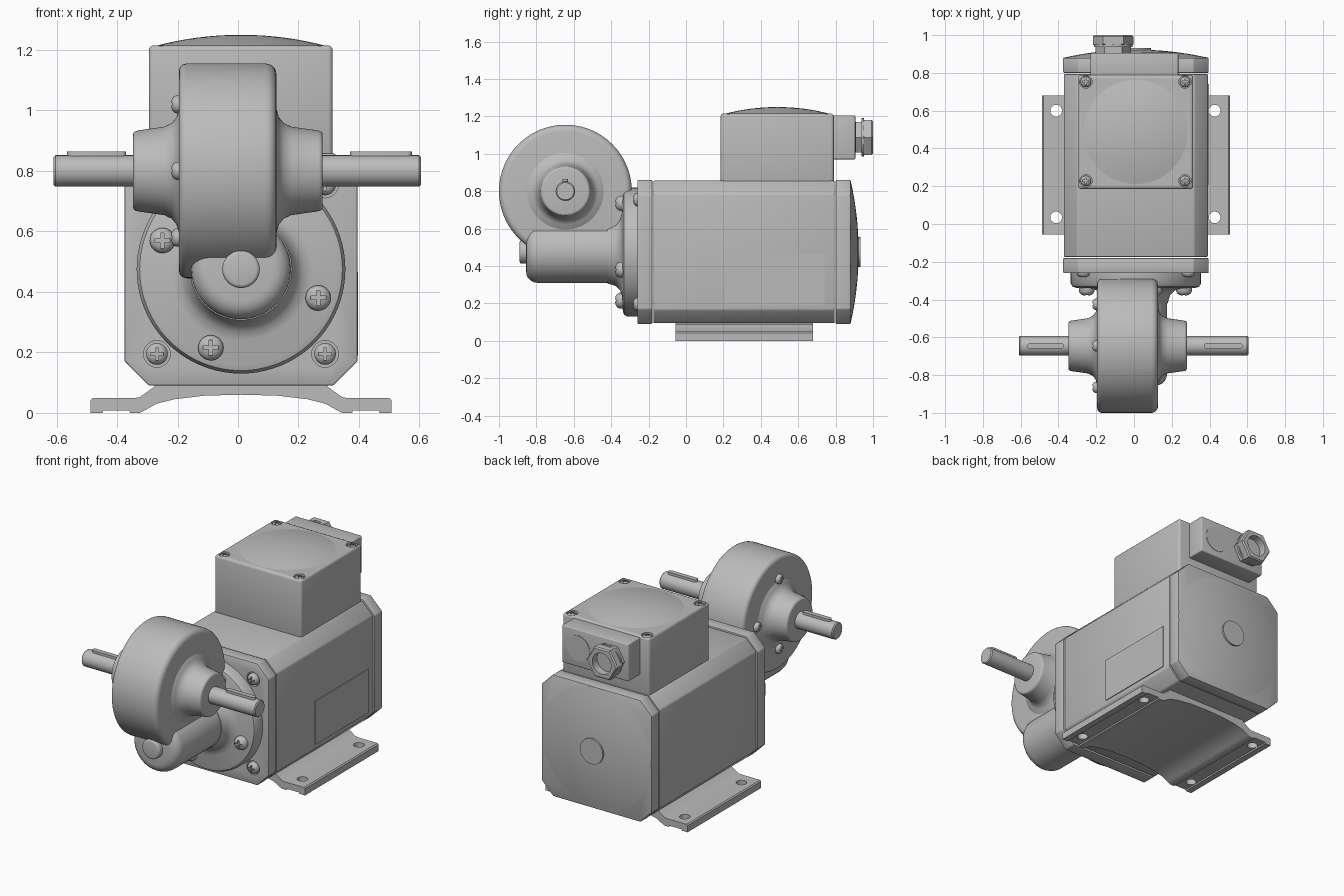
import bpy, bmesh, math
from mathutils import Vector, Matrix

if "Cube" in bpy.data.objects:
    bpy.data.objects.remove(bpy.data.objects["Cube"])

CX, CZ = 0.01, 0.475            # motor axis
GY, GZ = -0.645, 0.80           # output shaft axis
grey = bpy.data.materials.new("metal grey")
grey.diffuse_color = (0.5, 0.5, 0.5, 1)
grey.use_nodes = True
grey.node_tree.nodes["Principled BSDF"].inputs["Base Color"].default_value = grey.diffuse_color
X, Y, Z = Vector((1, 0, 0)), Vector((0, 1, 0)), Vector((0, 0, 1))


def apply(ob, mod):
    bpy.context.view_layer.objects.active = ob
    bpy.ops.object.modifier_apply(modifier=mod.name)


def smooth(ob):
    ob.data.shade_smooth()
    ob.data.set_sharp_from_angle(angle=math.radians(32))


def make(name, bm, bevel=0, segs=3):
    bmesh.ops.recalc_face_normals(bm, faces=bm.faces)
    me = bpy.data.meshes.new(name)
    bm.to_mesh(me)
    bm.free()
    me.materials.append(grey)
    ob = bpy.data.objects.new(name, me)
    bpy.context.collection.objects.link(ob)
    if bevel:
        m = ob.modifiers.new("bevel", 'BEVEL')
        m.width, m.segments, m.limit_method = bevel, segs, 'ANGLE'
        apply(ob, m)
    smooth(ob)
    return ob


def cut(ob, *cutters):
    for c in cutters:
        m = ob.modifiers.new("cut", 'BOOLEAN')
        m.operation, m.object, m.solver = 'DIFFERENCE', c, 'EXACT'
        apply(ob, m)
        bpy.data.objects.remove(c)
    smooth(ob)


def box(name, lo, hi, bevel=0, segs=3):
    bm = bmesh.new()
    bmesh.ops.create_cube(bm, size=1)
    lo, hi = Vector(lo), Vector(hi)
    for v in bm.verts:
        v.co = (lo + hi) / 2 + v.co * (hi - lo)
    return make(name, bm, bevel, segs)


def lathe(name, prof, origin, axis, n=64):
    """Revolve (radius, distance) points around an axis."""
    bm = bmesh.new()
    q = axis.to_track_quat('Z', 'Y')
    rings = []
    for r, d in prof:
        count = n if r > 0 else 1
        rings.append([bm.verts.new(Vector(origin) + q @ Vector((
            r * math.cos(2 * math.pi * i / n), r * math.sin(2 * math.pi * i / n), d))) for i in range(count)])
    for a, b in zip(rings, rings[1:]):
        for i in range(n):
            f = [a[i % len(a)], a[(i + 1) % len(a)], b[(i + 1) % len(b)], b[i % len(b)]]
            bm.faces.new(list(dict.fromkeys(f)))
    for ring in (rings[0], rings[-1]):
        if len(ring) > 1:
            bm.faces.new(ring)
    return make(name, bm)


def prism_y(name, pts, y0, y1, bevel=0):
    """Extrude an (x, z) outline along y."""
    bm = bmesh.new()
    f = bm.faces.new([bm.verts.new((x, y0, z)) for x, z in pts])
    g = bmesh.ops.extrude_face_region(bm, geom=[f])['geom']
    bmesh.ops.translate(bm, vec=(0, y1 - y0, 0), verts=[v for v in g if isinstance(v, bmesh.types.BMVert)])
    return make(name, bm, bevel, 2)


def octagon(h, c):
    p = [(h, h - c), (h - c, h), (c - h, h), (-h, h - c), (-h, c - h), (c - h, -h), (h - c, -h), (h, c - h)]
    return [(CX + a, CZ + b) for a, b in p]


def arc(r, d0, h, n=8, d_r=None):
    """Spherical cap profile: radius r, base d0, height h."""
    R = (r * r + h * h) / (2 * h)
    return [(r * (n - i) / n, d0 + math.sqrt(R * R - (r * (n - i) / n) ** 2) - (R - h)) for i in range(n + 1)]


def rounded(r, d0, d1, f, n=5):
    """Cylinder profile with a filleted far rim."""
    return [(r, d0)] + [(r - f + f * math.cos(i * math.pi / 2 / n), d1 - f + f * math.sin(i * math.pi / 2 / n))
                        for i in range(n + 1)]


# Cross-slot screw, shared by every fastener
screw = lathe("screw", [(1, -0.4), (1, 0.3), (0.85, 0.6), (0.55, 0.8), (0, 0.9)], (0, 0, 0), Z, 20)
cut(screw, box("slot_cutter", (-0.6, -0.14, 0.45), (0.6, 0.14, 2)),
    box("slot_cutter", (-0.14, -0.6, 0.45), (0.14, 0.6, 2)))
screw_mesh = screw.data
bpy.data.objects.remove(screw)


def add_screw(name, pos, axis, r):
    ob = bpy.data.objects.new(name, screw_mesh)
    ob.matrix_world = Matrix.LocRotScale(Vector(pos), axis.to_track_quat('Z', 'Y'), Vector((r, r, r)))
    bpy.context.collection.objects.link(ob)


# Motor housing and end plates
prism_y("motor_housing", octagon(0.381, 0.072), -0.175, 0.795, 0.008)
front = prism_y("front_plate", octagon(0.385, 0.08), -0.26, -0.18, 0.006)
prism_y("rear_plate", octagon(0.385, 0.08), 0.80, 0.88, 0.006)
for sx in (-1, 1):
    for sz in (-1, 1):
        p = (CX + sx * 0.278, -0.245, CZ + sz * 0.28)
        cut(front, lathe("hole_cutter", [(0.044, -0.005), (0.044, 0.1)], p, -Y, 24))
        add_screw("plate_screw", (p[0], -0.252, p[2]), -Y, 0.036)
lathe("rear_dome", [(0.383, 0.87)] + arc(0.383, 0.88, 0.043, 10), (CX, 0, CZ), Y)
lathe("rear_cap", [(0.08, 0.9), (0.08, 0.932)], (CX, 0, CZ), Y, 40)
box("rating_plate", (0.385, 0.21, 0.19), (0.396, 0.74, 0.465))

# Flange with flared neck
lathe("flange", [(0.345, 0.255), (0.345, 0.315), (0.335, 0.332), (0.315, 0.338), (0.235, 0.342),
                 (0.205, 0.352), (0.182, 0.375), (0.168, 0.42)], (CX, 0, CZ), -Y, 80)
for dx, dz in ((-0.26, 0.095), (0.255, -0.095), (-0.1, -0.26), (0.1, 0.26)):
    add_screw("flange_screw", (CX + dx, -0.343, CZ + dz), -Y, 0.042)

# Worm tube, flattened on top
tube = lathe("worm_tube", rounded(0.165, 0.3, 0.855, 0.06), (CX, 0, CZ), -Y)
cut(tube, box("flat_cutter", (-0.3, -1, 0.588), (0.3, -0.37, 0.8)))
lathe("worm_cap", rounded(0.062, 0.8, 0.89, 0.012, 3), (CX, 0, CZ), -Y, 32)

# Gear case, hubs and shaft
f, n = 0.035, 5
right = rounded(0.355, 0, 0.127, f)
left = [(r, -d) for r, d in reversed(rounded(0.355, 0, 0.195, 0.025))]
lathe("gear_case", left + right[1:], (0, GY, GZ), X, 96)
for s, base, end in ((X, 0.127, 0.28), (-X, 0.195, 0.347)):
    flare = [(0.215, base - 0.01), (0.205, base), (0.178, base + 0.008), (0.158, base + 0.024),
             (0.146, base + 0.05), (0.135, end - 0.025)]
    lathe("hub", flare + rounded(0.133, 0, end, 0.014, 4)[1:], (0, GY, GZ), s)
lathe("output_shaft", [(0.046, -0.61), (0.052, -0.604), (0.052, 0.599), (0.046, 0.605)], (0, GY, GZ), X, 32)
for x0, x1 in ((-0.565, -0.37), (0.37, 0.575)):
    bm = bmesh.new()
    ends = [(x1 - 0.015, -90), (x0 + 0.015, 90)]
    face = bm.faces.new([bm.verts.new((c + 0.015 * math.cos(math.radians(a + k * 30)),
                                       GY + 0.015 * math.sin(math.radians(a + k * 30)), 0.865))
                         for c, a in ends for k in range(7)])
    g = bmesh.ops.extrude_face_region(bm, geom=[face])['geom']
    bmesh.ops.translate(bm, vec=(0, 0, -0.05), verts=[v for v in g if isinstance(v, bmesh.types.BMVert)])
    make("shaft_key", bm)
for dy, dz in ((0, 0.22), (0, -0.22), (0.22, 0), (-0.22, 0)):
    add_screw("case_screw", (-0.195, GY + dy, GZ + dz), -X, 0.03)

# Terminal box with domed lid
tbox = box("terminal_box", (-0.295, 0.185, 0.84), (0.313, 0.79, 1.215), 0.015)
for x in (-0.255, 0.27):
    for y in (0.228, 0.752):
        cut(tbox, lathe("hole_cutter", [(0.033, 1.19), (0.033, 1.3)], (x, y, 0), Z, 24))
        add_screw("lid_screw", (x, y, 1.192), Z, 0.028)
lathe("lid_dome", [(0.28, 1.205)] + arc(0.28, 1.214, 0.036), (0.009, 0.488, 0), Z)

# Cable entry block and gland
box("entry_block", (-0.23, 0.78, 0.97), (0.235, 0.905, 1.205), 0.006)
lathe("blank_plug", [(0.08, 0.9), (0.08, 0.908)], (0.12, 0, 1.088), Y, 40)
gland = (-0.11, 0, 1.088)
lathe("gland_neck", [(0.06, 0.9), (0.095, 0.9), (0.095, 0.94), (0.06, 0.94)], gland, Y, 6)
lathe("gland_washer", [(0.08, 0.938), (0.102, 0.938), (0.102, 0.952), (0.08, 0.952)], gland, Y, 40)
nut = lathe("gland_nut", [(0.1, 0.945), (0.108, 0.952), (0.108, 0.992), (0.1, 1.0)], gland, Y, 6)
cut(nut, lathe("bore_cutter", [(0.066, 0.95), (0.066, 1.1)], gland, Y, 32))

# Mounting foot: half outline mirrored about the motor axis
half = [(0.285, 0.095), (0.287, 0.086), (0.335, 0.052), (0.352, 0.049), (0.49, 0.049), (0.497, 0.042), (0.497, 0),
        (0.458, 0), (0.455, 0.008), (0.37, 0.008), (0.367, 0), (0.335, 0), (0.315, 0.01), (0.28, 0.03),
        (0.22, 0.045), (0.12, 0.057)]
outline = [(CX + x, z) for x, z in half] + [(CX, 0.06)] + [(CX - x, z) for x, z in reversed(half)]
foot = prism_y("mounting_foot", outline, -0.055, 0.68)
for x in (-0.412, 0.427):
    for y in (0.035, 0.6):
        cut(foot, lathe("hole_cutter", [(0.031, -0.1), (0.031, 0.2)], (x, y, 0), Z, 32))
